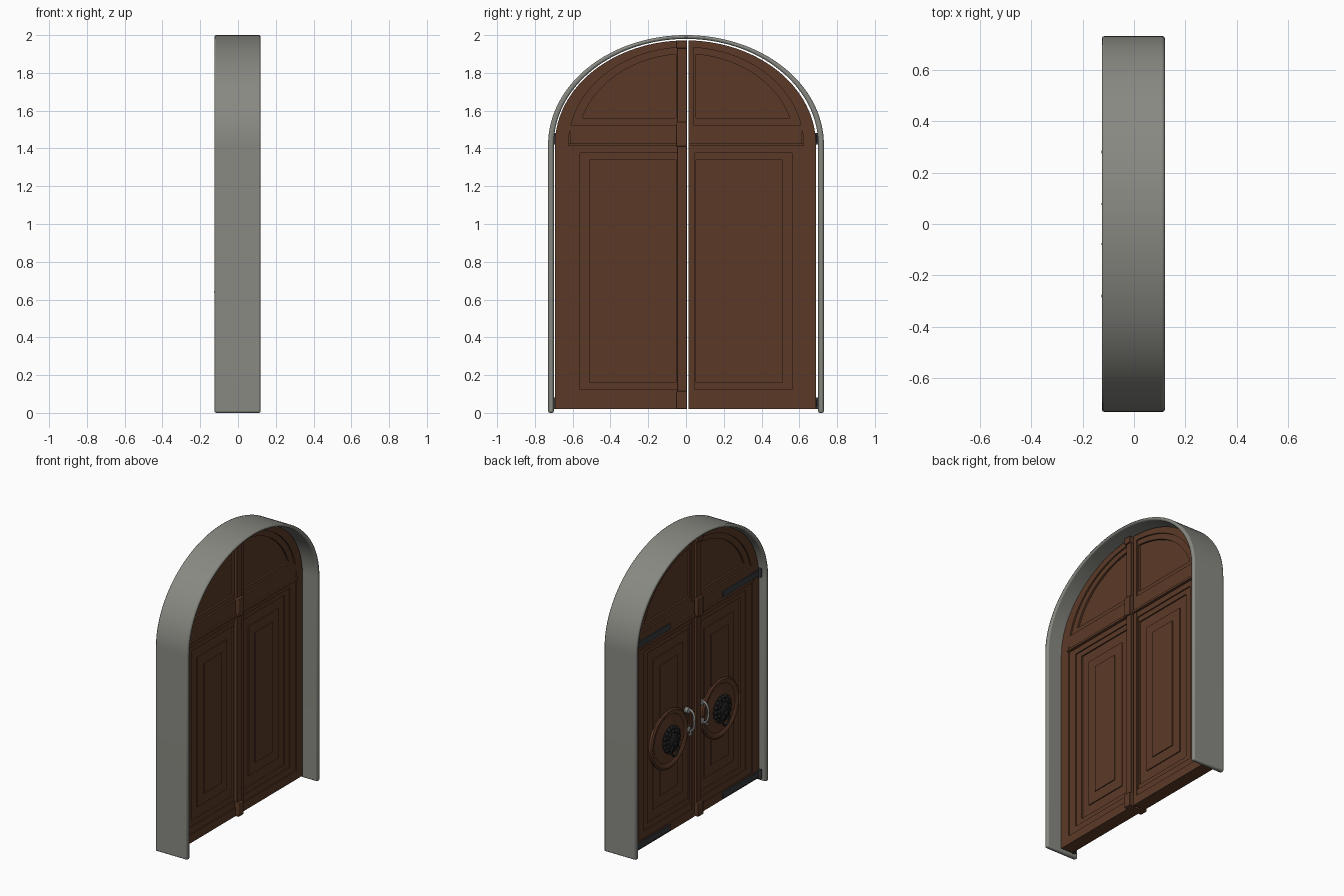
import bpy, bmesh, math
from mathutils import Matrix, Vector

if "Cube" in bpy.data.objects:
    bpy.data.objects.remove(bpy.data.objects["Cube"])

def material(name, rgb):
    m = bpy.data.materials.new(name)
    m.diffuse_color = (*rgb, 1)
    m.use_nodes = True
    m.node_tree.nodes["Principled BSDF"].inputs["Base Color"].default_value = m.diffuse_color
    return m

STONE = material("grey stone", (0.25, 0.25, 0.225))
WOOD = material("brown wood", (0.105, 0.042, 0.021))
IRON = material("black iron", (0.012, 0.012, 0.013))
STRAP = material("dark steel", (0.04, 0.042, 0.046))
STEEL = material("grey steel", (0.22, 0.23, 0.22))
SPRING = 1.42          # height where the arch starts
MID = -0.03            # x of the door's middle plane

def finish(name, bm, mat, bevel=0, segs=2):
    bmesh.ops.recalc_face_normals(bm, faces=bm.faces[:])
    me = bpy.data.meshes.new(name)
    bm.to_mesh(me)
    bm.free()
    ob = bpy.data.objects.new(name, me)
    bpy.context.collection.objects.link(ob)
    me.materials.append(mat)
    bpy.ops.object.select_all(action='DESELECT')
    ob.select_set(True)
    bpy.context.view_layer.objects.active = ob
    bpy.ops.object.shade_smooth_by_angle(angle=math.radians(35))
    if bevel:
        b = ob.modifiers.new("bevel", 'BEVEL')
        b.width, b.segments, b.limit_method = bevel, segs, 'ANGLE'
        b.angle_limit = math.radians(40)
    return ob

def prism(name, pts, x0, x1, mat=WOOD, bevel=0):
    bm = bmesh.new()
    a, b = ([bm.verts.new((x, y, z)) for y, z in pts] for x in (x0, x1))
    bm.faces.new(a)
    bm.faces.new(b)
    for i in range(len(a)):
        j = (i + 1) % len(a)
        bm.faces.new((a[i], a[j], b[j], b[i]))
    return finish(name, bm, mat, bevel)

def ring(name, outer, inner, x0, x1, mat=WOOD, bevel=0, closed=True):
    # band between two outlines that have equal point counts
    bm = bmesh.new()
    n = len(outer)
    loops = [[bm.verts.new((x, y, z)) for y, z in o]
             for o, x in ((outer, x0), (outer, x1), (inner, x1), (inner, x0))]
    for i in range(n if closed else n - 1):
        j = (i + 1) % n
        for k in range(4):
            a, b = loops[k], loops[(k + 1) % 4]
            bm.faces.new((a[i], a[j], b[j], b[i]))
    if not closed:
        for e in (0, -1):
            bm.faces.new([l[e] for l in loops])
    return finish(name, bm, mat, bevel)

def rect(s, y0, y1, z0, z1):
    return [(s * y0, z0), (s * y1, z0), (s * y1, z1), (s * y0, z1)]

def leaf(s, c, a, b, z0, n=28):
    # half-arch outline: centre edge c, half width a, arch rise b
    p = [(s * c, z0)]
    if z0 < SPRING:
        p.append((s * a, z0))
        t0 = 0
    else:
        t0 = math.asin((z0 - SPRING) / b)
        p.append((s * (a * math.cos(t0) - 0.0001), z0))
    t1 = math.acos(c / a)
    for i in range(n + 1):
        t = t0 + (t1 - t0) * i / n
        p.append((s * a * math.cos(t), SPRING + b * math.sin(t)))
    return p

def arch(a, b, n=64):
    return ([(a, 0)] + [(a * math.cos(math.pi * i / n), SPRING + b * math.sin(math.pi * i / n))
                        for i in range(n + 1)] + [(-a, 0)])

def ball(name, loc, size, mat, u=20, v=12):
    bm = bmesh.new()
    bmesh.ops.create_uvsphere(bm, u_segments=u, v_segments=v, radius=1,
                              matrix=Matrix.Translation(loc) @ Matrix.Diagonal((*size, 1)))
    return finish(name, bm, mat)

def turned(name, y, z, profile, mat, n=48):
    # lathe a (radius, x) profile about an x-directed axis
    bm = bmesh.new()
    vs = [bm.verts.new((x, y, z + r)) for r, x in profile]
    es = [bm.edges.new(e) for e in zip(vs, vs[1:])]
    bmesh.ops.spin(bm, geom=vs + es, cent=(0, y, z), axis=(1, 0, 0), angle=2 * math.pi, steps=n)
    bmesh.ops.remove_doubles(bm, verts=bm.verts[:], dist=0.0001)
    return finish(name, bm, mat)

def tube(name, pts, r, mat, cyclic=False):
    cu = bpy.data.curves.new(name, 'CURVE')
    cu.dimensions, cu.bevel_depth, cu.bevel_resolution = '3D', r, 3
    cu.use_fill_caps = True
    sp = cu.splines.new('NURBS')
    sp.points.add(len(pts) - 1)
    for p, co in zip(sp.points, pts):
        p.co = (*co, 1)
    sp.use_endpoint_u, sp.use_cyclic_u, sp.order_u, sp.resolution_u = True, cyclic, 3, 6
    cu.materials.append(mat)
    ob = bpy.data.objects.new(name, cu)
    bpy.context.collection.objects.link(ob)

# surround
ring("arched_frame", arch(0.73, 0.58), arch(0.70, 0.56), -0.125, 0.12, STONE, 0.009, closed=False)

for s, side in ((-1, "left"), (1, "right")):
    def wood(part, o, i, h):
        nm = f"{side}_{part}"
        if i:
            ring(nm, o, i, MID - h, MID + h)
        else:
            prism(nm, o, MID - h, MID + h)
    c = 0.004 if s < 0 else 0.014
    edge = 0.694 if s < 0 else 0.688
    # leaf core and outer border
    wood("core", leaf(s, c, edge, 0.552, 0.02), None, 0.022)
    wood("border", leaf(s, c, edge, 0.552, 0.02), leaf(s, 0.04, 0.622, 0.515, 0.08), 0.045)
    # cross rail with a thin cornice
    wood("rail", rect(s, c, 0.615, SPRING, 1.525), None, 0.047)
    wood("rail_cornice", rect(s, c, 0.622, 1.412, 1.427), None, 0.058)
    # stepped mouldings of the lower panel
    wood("panel_step_outer", rect(s, 0.04, 0.622, 0.08, SPRING), rect(s, 0.046, 0.56, 0.125, 1.375), 0.039)
    wood("panel_step_inner", rect(s, 0.046, 0.56, 0.125, 1.375), rect(s, 0.052, 0.51, 0.16, 1.34), 0.031)
    wood("panel_raised", rect(s, 0.12, 0.445, 0.23, 1.27), None, 0.029)
    wood("panel_centre", rect(s, 0.185, 0.378, 0.30, 1.205), None, 0.035)
    # lunette moulding
    wood("lunette_moulding", leaf(s, 0.04, 0.622, 0.515, 1.525), leaf(s, 0.052, 0.575, 0.48, 1.56), 0.035)

    # round boss under the knocker, only on the -x side
    ky, kz = s * 0.28, 0.66
    turned(f"{side}_boss", ky, kz, [(0.205, -0.05), (0.205, -0.068), (0.195, -0.076), (0.18, -0.076),
           (0.165, -0.066), (0.14, -0.068), (0.115, -0.076), (0.0, -0.078)], WOOD)
    # animal-head knocker: mane, face, muzzle, ears, ring
    turned(f"{side}_mane", ky, kz, [(0.088, -0.07), (0.092, -0.08), (0.075, -0.095), (0.0, -0.1)], IRON, 32)
    for ringr, m in ((0.08, 16), (0.06, 12)):
        for i in range(m):
            t = 2 * math.pi * i / m
            ball(f"{side}_mane_curl", (-0.086 - (0.08 - ringr) * 0.4, ky + ringr * math.cos(t), kz + ringr * math.sin(t)),
                 (0.014, 0.016, 0.016), IRON, 8, 6)
    ball(f"{side}_face", (-0.095, ky, kz), (0.024, 0.05, 0.056), IRON)
    ball(f"{side}_muzzle", (-0.108, ky, kz - 0.02), (0.018, 0.025, 0.022), IRON)
    for e in (-1, 1):
        ball(f"{side}_ear", (-0.1, ky + e * 0.045, kz + 0.045), (0.012, 0.014, 0.016), IRON, 10, 8)
    tube(f"{side}_knocker_ring", [(-0.112, ky + 0.038 * math.cos(i * math.pi / 8), kz - 0.065 + 0.042 * math.sin(i * math.pi / 8))
         for i in range(16)], 0.007, IRON, True)

    # pull handle with back plates
    hy = s * 0.075
    for z in (0.65, 0.78):
        turned(f"{side}_handle_rose", hy, z, [(0.02, -0.05), (0.02, -0.077), (0.012, -0.083), (0, -0.084)], STEEL, 20)
    tube(f"{side}_pull_handle", [(-0.078, hy, 0.79), (-0.1, hy, 0.785), (-0.118, hy, 0.75), (-0.118, hy + s * 0.006, 0.715),
         (-0.118, hy, 0.68), (-0.1, hy, 0.645), (-0.078, hy, 0.64)], 0.008, STEEL)
    tube(f"{side}_handle_tail", [(-0.085, hy, 0.65), (-0.1, hy + s * 0.01, 0.63), (-0.1, hy + s * 0.025, 0.62),
         (-0.095, hy + s * 0.03, 0.635)], 0.006, STEEL)

    # strap hinges with knuckles
    for z0, lv in ((1.43, "upper"), (0.03, "lower")):
        prism(f"{side}_{lv}_strap", rect(s, 0.29, 0.69, z0, z0 + 0.042), -0.084, -0.06, STRAP, 0.003)
        bm = bmesh.new()
        bmesh.ops.create_cone(bm, cap_ends=True, segments=16, radius1=0.012, radius2=0.012, depth=0.06,
                              matrix=Matrix.Translation((-0.086, s * 0.69, z0 + 0.021)))
        finish(f"{side}_{lv}_knuckle", bm, STRAP)

# cover strip over the joint, with blocks, on both faces
for x0, x1, face in ((MID + 0.02, MID + 0.056, "plain"), (MID - 0.056, MID - 0.02, "knocker")):
    d = 0.014 if face == "plain" else -0.014
    lo, hi = min(x0, x0 + d), max(x1, x1 + d)
    prism(f"{face}_cover_strip", rect(1, -0.045, 0.004, 0.02, 1.97), x0, x1, WOOD, 0.004)
    for z0, z1 in ((0.02, 0.115), (1.41, 1.54), (1.93, 1.972)):
        prism(f"{face}_strip_block", rect(1, -0.05, 0.006, z0, z1), lo, hi, WOOD, 0.004)
